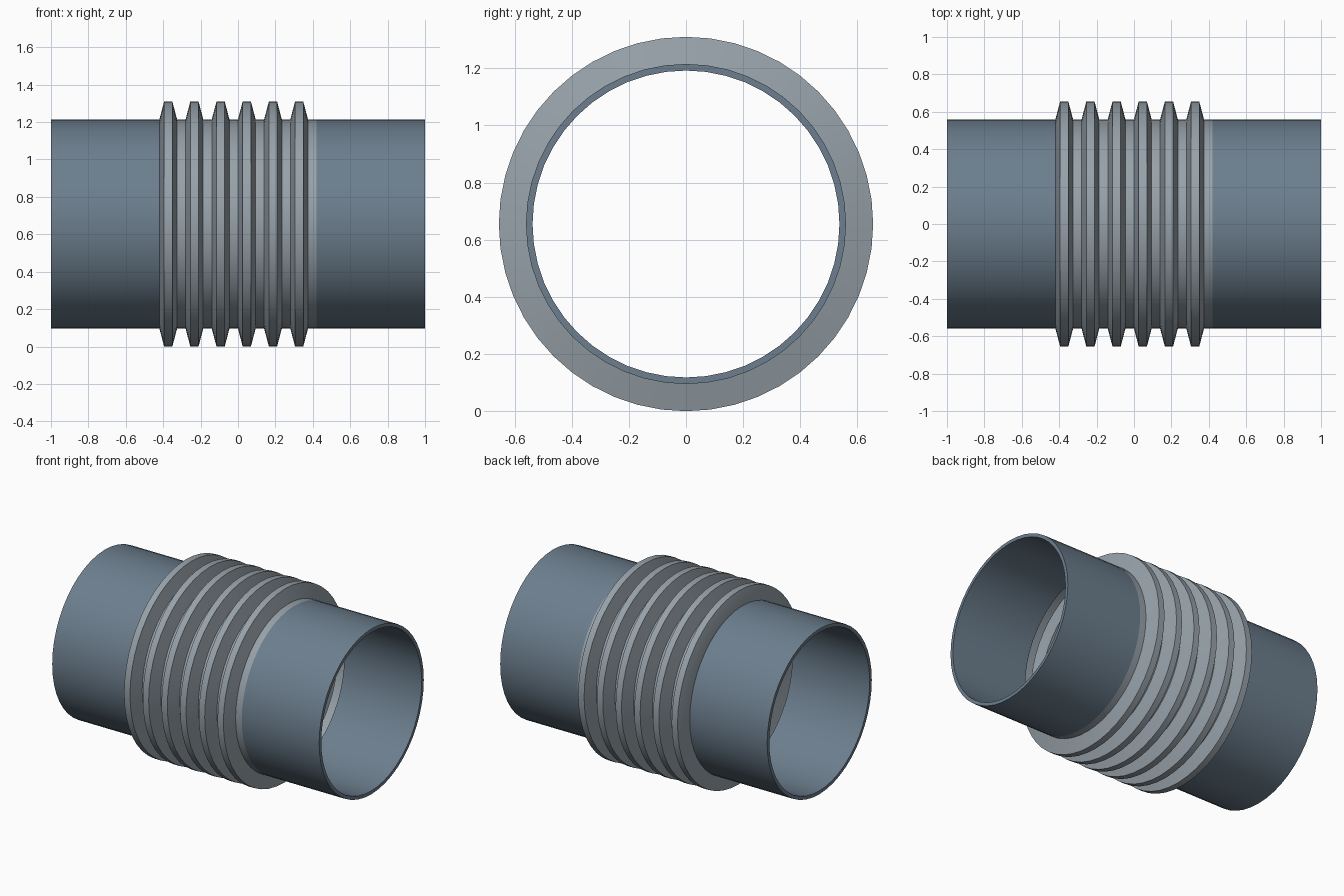
import bpy, bmesh, math

if "Cube" in bpy.data.objects:
    bpy.data.objects.remove(bpy.data.objects["Cube"])

SEG = 48
AXIS_Z = 0.655       # height of the pipe axis
R_CREST, R_PIPE, R_BORE = 0.655, 0.56, 0.537
HALF_BELLOWS, RIDGES = 0.42, 6
WALL = 0.015


def material(name, rgb):
    m = bpy.data.materials.new(name)
    m.diffuse_color = (*rgb, 1)
    m.use_nodes = True
    m.node_tree.nodes["Principled BSDF"].inputs["Base Color"].default_value = m.diffuse_color
    return m


def revolve(name, profile, mat):
    """Spin a closed (x, radius) profile around the x axis."""
    bm = bmesh.new()
    rings = []
    for x, r in profile:
        rings.append([bm.verts.new((x, r * math.cos(2 * math.pi * i / SEG),
                                    r * math.sin(2 * math.pi * i / SEG)))
                      for i in range(SEG)])
    for a, b in zip(rings, rings[1:] + rings[:1]):
        for i in range(SEG):
            j = (i + 1) % SEG
            bm.faces.new((a[i], a[j], b[j], b[i]))
    bmesh.ops.recalc_face_normals(bm, faces=bm.faces)
    me = bpy.data.meshes.new(name)
    bm.to_mesh(me)
    bm.free()
    me.materials.append(mat)
    ob = bpy.data.objects.new(name, me)
    ob.location.z = AXIS_Z
    bpy.context.collection.objects.link(ob)
    bpy.context.view_layer.objects.active = ob
    ob.select_set(True)
    bpy.ops.object.shade_smooth_by_angle(angle=math.radians(30))
    ob.select_set(False)
    return ob


steel = material("pipe_blue_grey", (0.15, 0.21, 0.27))
light = material("bellows_grey", (0.31, 0.36, 0.40))

# Plain pipe ends
for name, s in (("left_pipe", -1), ("right_pipe", 1)):
    a, b = s * HALF_BELLOWS, s
    revolve(name, [(a, R_BORE), (a, R_PIPE), (b, R_PIPE), (b, R_BORE)], steel)

# Corrugated bellows: six flat-topped ridges with a thin wall
pitch = 2 * HALF_BELLOWS / RIDGES
outer, inner = [], []
for k in range(RIDGES):
    x = -HALF_BELLOWS + k * pitch
    outer += [(x, R_PIPE), (x + 0.025, R_CREST),
              (x + 0.069, R_CREST), (x + 0.094, R_PIPE)]
    # inner skin sits inside the flanks by the wall thickness
    d = WALL * 0.75
    inner += [(x + (d if k else 0), R_PIPE - WALL), (x + 0.025 + d, R_CREST - WALL),
              (x + 0.069 - d, R_CREST - WALL), (x + 0.094 - d, R_PIPE - WALL)]
outer.append((HALF_BELLOWS, R_PIPE))
inner.append((HALF_BELLOWS, R_PIPE - WALL))
revolve("bellows", outer + inner[::-1], light)
